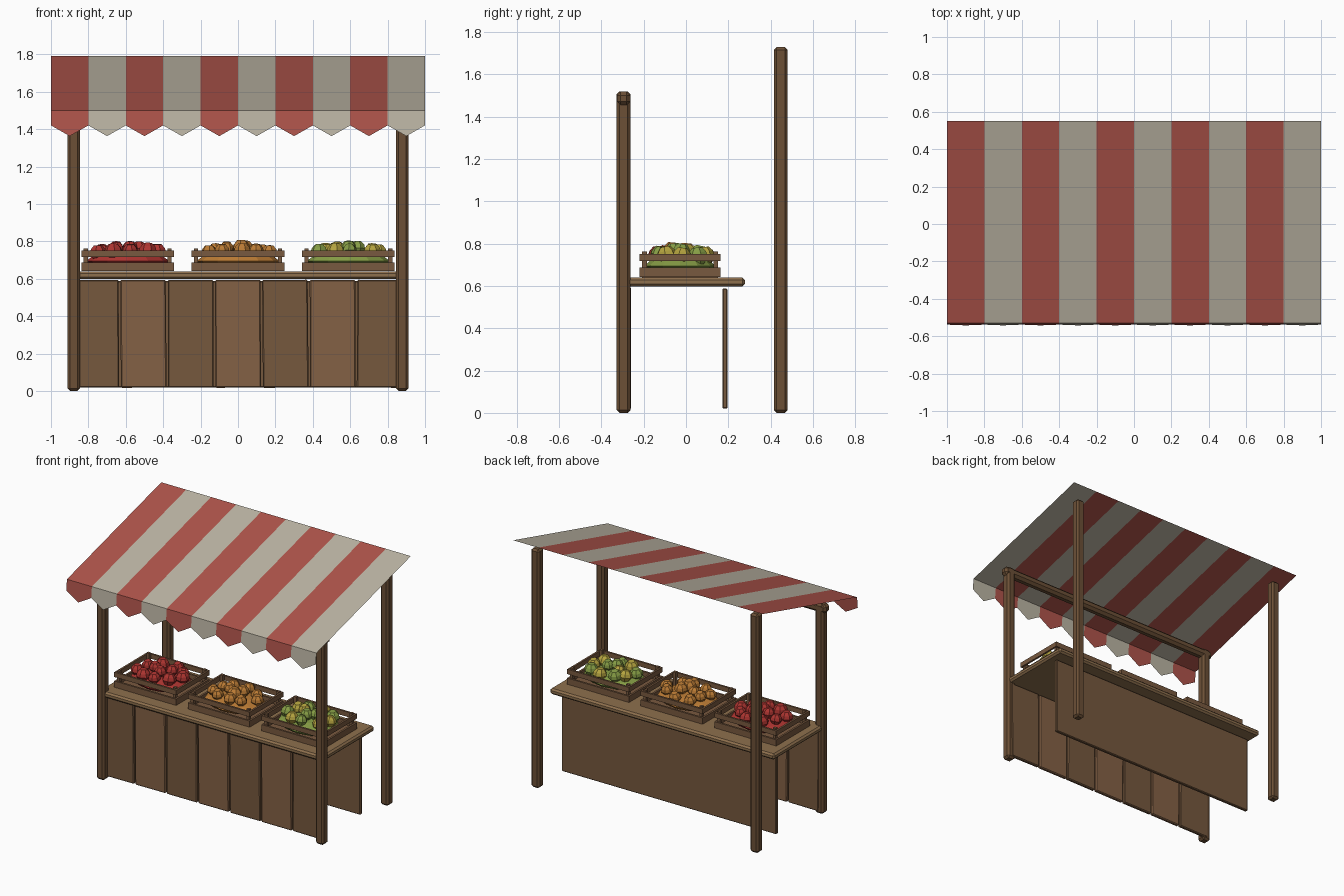
import bpy, bmesh, math, random
from mathutils import Matrix, Vector

if "Cube" in bpy.data.objects:
    bpy.data.objects.remove(bpy.data.objects["Cube"])

random.seed(4)


def mat(name, r, g, b):
    m = bpy.data.materials.new(name)
    m.diffuse_color = (r, g, b, 1)
    m.use_nodes = True
    m.node_tree.nodes["Principled BSDF"].inputs["Base Color"].default_value = m.diffuse_color
    return m


POST = mat("post_wood", .15, .08, .037)
PLANK_A = mat("plank_dark", .18, .098, .048)
PLANK_B = mat("plank_light", .23, .12, .06)
TOP = mat("counter_wood", .27, .16, .075)
CRATE = mat("crate_wood", .19, .10, .05)
RED = mat("cloth_red", .43, .09, .07)
CREAM = mat("cloth_cream", .50, .46, .37)
APPLE = mat("fruit_red", .42, .035, .03)
ORANGE = mat("fruit_orange", .50, .20, .035)
GREEN = mat("fruit_green", .24, .34, .06)
YELLOW = mat("fruit_yellow", .46, .37, .05)


def finish(bm, name, *mats):
    me = bpy.data.meshes.new(name)
    bmesh.ops.recalc_face_normals(bm, faces=bm.faces)
    bm.to_mesh(me)
    bm.free()
    for m in mats:
        me.materials.append(m)
    ob = bpy.data.objects.new(name, me)
    bpy.context.collection.objects.link(ob)
    return ob


def add_box(bm, lo, hi):
    lo, hi = Vector(lo), Vector(hi)
    bmesh.ops.create_cube(bm, size=1, matrix=Matrix.Translation((lo + hi) / 2)
                          @ Matrix.Diagonal((*(hi - lo), 1)))


def box(name, lo, hi, m, bevel=0.0):
    bm = bmesh.new()
    add_box(bm, lo, hi)
    if bevel:
        bmesh.ops.bevel(bm, geom=bm.edges[:], offset=bevel, segments=1, affect='EDGES')
    return finish(bm, name, m)


# Upright posts and the front beam
for side, sx in (("left", -1), ("right", 1)):
    for place, y, top in (("front", -.295, 1.52), ("back", .448, 1.73)):
        x = sx * .878
        box(f"{place}_post_{side}", (x - .033, y - .033, 0), (x + .033, y + .033, top), POST, .014)
box("front_beam", (-.93, -.327, 1.455), (.93, -.263, 1.519), POST, .018)

# Counter top and back panel
box("counter_top", (-.9, -.315, .598), (.9, .278, .64), TOP, .012)
box("back_panel", (-.86, .172, .02), (.86, .196, .588), PLANK_A, .005)

# Front planks, each very slightly tilted
for i in range(7):
    x = (i - 3) * .253
    p = box(f"front_plank_{i + 1}", (-.122, -.013, -.288), (.122, .013, .288),
            PLANK_B if i % 2 else PLANK_A, .006)
    p.location = (x, -.272, .306)
    p.rotation_euler.y = random.uniform(-.01, .01)

# Striped awning with a pointed valance, single-sided cloth
bm = bmesh.new()
for i in range(10):
    a, b = -1 + .2 * i, -.8 + .2 * i
    slope = [(a, -.53, 1.50), (b, -.53, 1.50), (b, .55, 1.79), (a, .55, 1.79)]
    flap = [(a, -.53, 1.50), (a, -.538, 1.42), ((a + b) / 2, -.542, 1.363),
            (b, -.538, 1.42), (b, -.53, 1.50)]
    for pts in (slope, flap):
        bm.faces.new([bm.verts.new(p) for p in pts]).material_index = i % 2
bmesh.ops.remove_doubles(bm, verts=bm.verts[:], dist=1e-4)
finish(bm, "awning", RED, CREAM)


def crate(name, cx, cy):
    """Open slatted crate: floor, corner posts and two rows of slats."""
    bm = bmesh.new()
    w, d, t = .248, .192, .014
    add_box(bm, (cx - w + t, cy - d + t, .641), (cx + w - t, cy + d - t, .655))
    for sx in (-1, 1):
        for sy in (-1, 1):
            x, y = cx + sx * (w - .024), cy + sy * (d - .024)
            add_box(bm, (x - .011, y - .011, .641), (x + .011, y + .011, .762))
    for z0, z1 in ((.643, .688), (.717, .752)):
        for s in (-1, 1):
            y, x = cy + s * (d - t / 2), cx + s * (w - t / 2)
            add_box(bm, (cx - w, y - t / 2, z0), (cx + w, y + t / 2, z1))
            add_box(bm, (x - t / 2, cy - d + t, z0), (x + t / 2, cy + d - t, z1))
    finish(bm, name, CRATE)


def fruit(bm, centre, r, index):
    """Chunky seven-sided fruit made of stacked rings."""
    n, turn = 7, random.uniform(0, 6.28)
    rot = Matrix.Rotation(random.uniform(-.25, .25), 3, 'X')
    rings = []
    for k, z in ((.55, -.8), (1, -.15), (.88, .35), (.5, .8)):
        rings.append([bm.verts.new(Vector(centre) + rot @ Vector((
            r * k * math.cos(turn + math.tau * j / n),
            r * k * math.sin(turn + math.tau * j / n), r * z))) for j in range(n)])
    faces = [bm.faces.new(rings[0][::-1]), bm.faces.new(rings[-1])]
    for lo, hi in zip(rings, rings[1:]):
        for j in range(n):
            k = (j + 1) % n
            faces.append(bm.faces.new((lo[j], lo[k], hi[k], hi[j])))
    for f in faces:
        f.material_index = index


# Crates, each with a mound of produce and loose fruit on top
CY = -.028
for name, cx, main, second in (("red", -.59, APPLE, APPLE), ("orange", 0, ORANGE, ORANGE),
                               ("green", .59, GREEN, YELLOW)):
    crate(f"{name}_crate", cx, CY)
    bm = bmesh.new()
    bmesh.ops.create_uvsphere(bm, u_segments=12, v_segments=6, radius=1,
                              matrix=Matrix.Translation((cx, CY, .695))
                              @ Matrix.Diagonal((.222, .166, .045, 1)))
    finish(bm, f"{name}_mound", main)
    bm = bmesh.new()
    spots = [(.28 * math.cos(t), .28 * math.sin(t)) for t in (.5, 2.6, 4.7)]
    spots += [(.75 * math.cos(math.tau * i / 9), .75 * math.sin(math.tau * i / 9)) for i in range(9)]
    for i, (u, v) in enumerate(spots):
        u += random.uniform(-.1, .1)
        v += random.uniform(-.1, .1)
        z = .768 - .035 * (u * u + v * v)
        fruit(bm, (cx + u * .2, CY + v * .15, z), random.uniform(.04, .05), i % 2)
    finish(bm, f"{name}_fruit", main, second)
